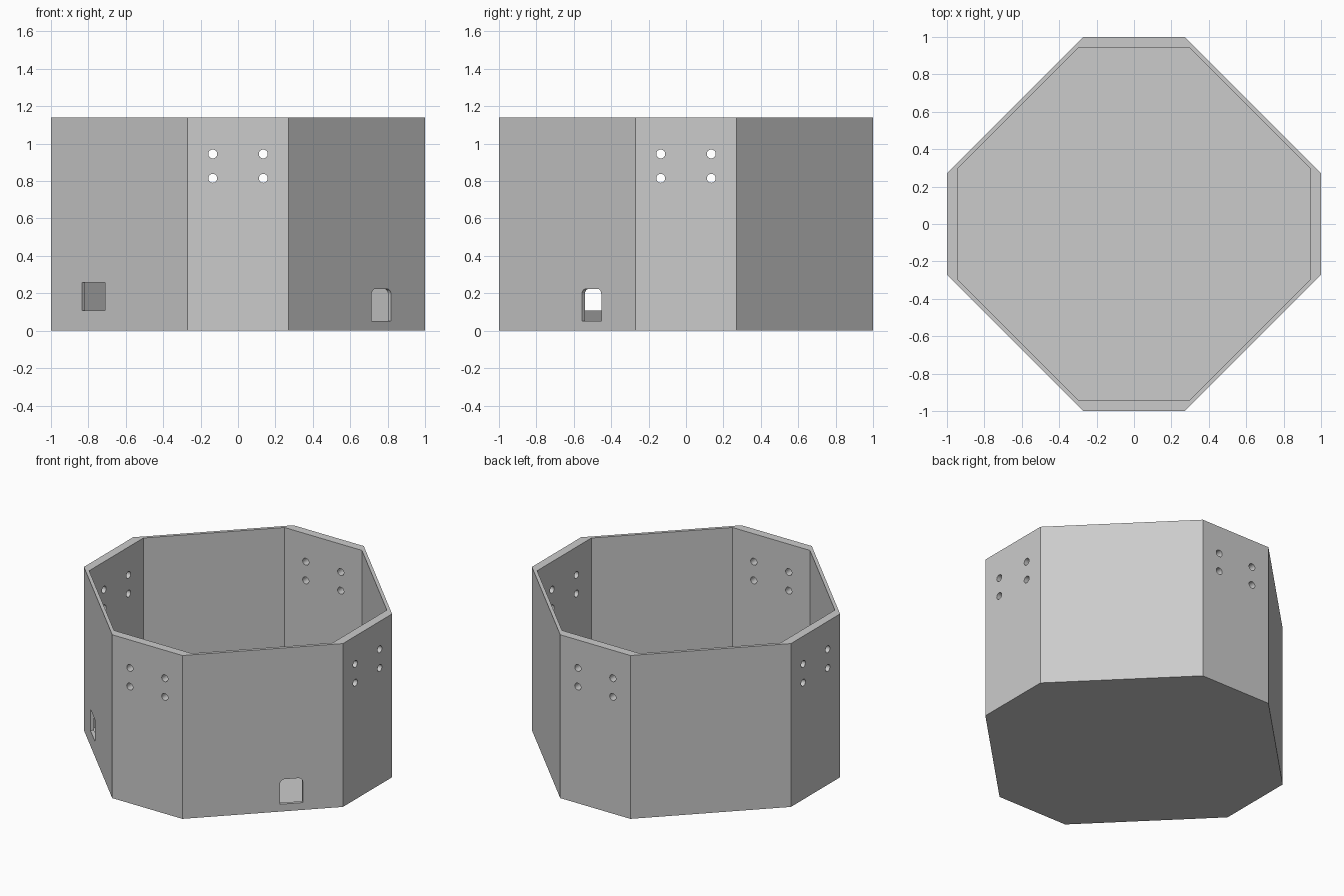
import bpy, bmesh, math
from mathutils import Matrix, Vector

if "Cube" in bpy.data.objects:
    bpy.data.objects.remove(bpy.data.objects["Cube"])

HEIGHT, FLOOR = 1.14, 0.021

grey = bpy.data.materials.new("light grey")
grey.diffuse_color = (0.6, 0.6, 0.6, 1)
grey.use_nodes = True
grey.node_tree.nodes["Principled BSDF"].inputs["Base Color"].default_value = grey.diffuse_color


def prism(name, outline, depth, matrix=Matrix()):
    """Extrude a flat outline along its local z and place it."""
    bm = bmesh.new()
    face = bm.faces.new([bm.verts.new((x, y, 0)) for x, y in outline])
    top = bmesh.ops.extrude_face_region(bm, geom=[face])["geom"]
    bmesh.ops.translate(bm, vec=(0, 0, depth),
                        verts=[v for v in top if isinstance(v, bmesh.types.BMVert)])
    bmesh.ops.recalc_face_normals(bm, faces=bm.faces)
    bm.transform(matrix)
    mesh = bpy.data.meshes.new(name)
    bm.to_mesh(mesh)
    bm.free()
    mesh.materials.append(grey)
    obj = bpy.data.objects.new(name, mesh)
    bpy.context.collection.objects.link(obj)
    return obj


def octagon(a, b):
    return [(a, -b), (a, b), (b, a), (-b, a), (-a, b), (-a, -b), (-b, -a), (b, -a)]


def circle(cx, cy, r, n=24):
    return [(cx + r * math.cos(2 * math.pi * i / n),
             cy + r * math.sin(2 * math.pi * i / n)) for i in range(n)]


def window(width, z0, z1, r=0.0):
    """Upright opening, optionally with rounded top corners."""
    w = width / 2
    pts = [(-w, z0), (w, z0)]
    if r == 0:
        return pts + [(w, z1), (-w, z1)]
    for cx, start in ((w - r, 0), (r - w, 90)):
        pts += [(cx + r * math.cos(math.radians(start + i * 15)),
                 z1 - r + r * math.sin(math.radians(start + i * 15))) for i in range(7)]
    return pts


def facing(angle, origin):
    """Local x runs along the wall, local y is up, local z points outward."""
    out = Vector((math.cos(angle), math.sin(angle), 0))
    up = Vector((0, 0, 1))
    m = Matrix((up.cross(out), up, out)).transposed().to_4x4()
    m.translation = origin
    return m


# Octagonal tub
tub = prism("octagonal_tub", octagon(1, 0.271), HEIGHT)

# Hollow inside, thicker on the four short walls
cutters = [prism("cavity_cutter", octagon(0.94, 0.299), HEIGHT,
                 Matrix.Translation((0, 0, FLOOR)))]

# Four round mounting holes in each short wall
for k in range(4):
    a = k * math.pi / 2
    origin = Vector((math.cos(a), math.sin(a), 0)) * 0.85
    for x in (-0.135, 0.135):
        for z in (0.815, 0.945):
            cutters.append(prism("screw_hole_cutter", circle(x, z, 0.024), 0.3,
                                 facing(a, origin)))

# Rectangular port front left, round-topped port front right
for name, x, y, deg, shape in (
        ("square_port_cutter", -0.772, -0.499, 225, window(0.174, 0.107, 0.257)),
        ("rounded_port_cutter", 0.766, -0.505, 315, window(0.147, 0.051, 0.224, 0.03))):
    a = math.radians(deg)
    start = Vector((x, y, 0)) - Vector((math.cos(a), math.sin(a), 0)) * 0.08
    cutters.append(prism(name, shape, 0.16, facing(a, start)))

# Cut everything, then discard the cutters
for c in cutters:
    c.hide_render = True
    mod = tub.modifiers.new(c.name, 'BOOLEAN')
    mod.operation, mod.solver, mod.object = 'DIFFERENCE', 'EXACT', c
bpy.context.view_layer.update()
result = bpy.data.meshes.new_from_object(
    tub.evaluated_get(bpy.context.evaluated_depsgraph_get()))
tub.modifiers.clear()
tub.data = result
for c in cutters:
    bpy.data.objects.remove(c)
